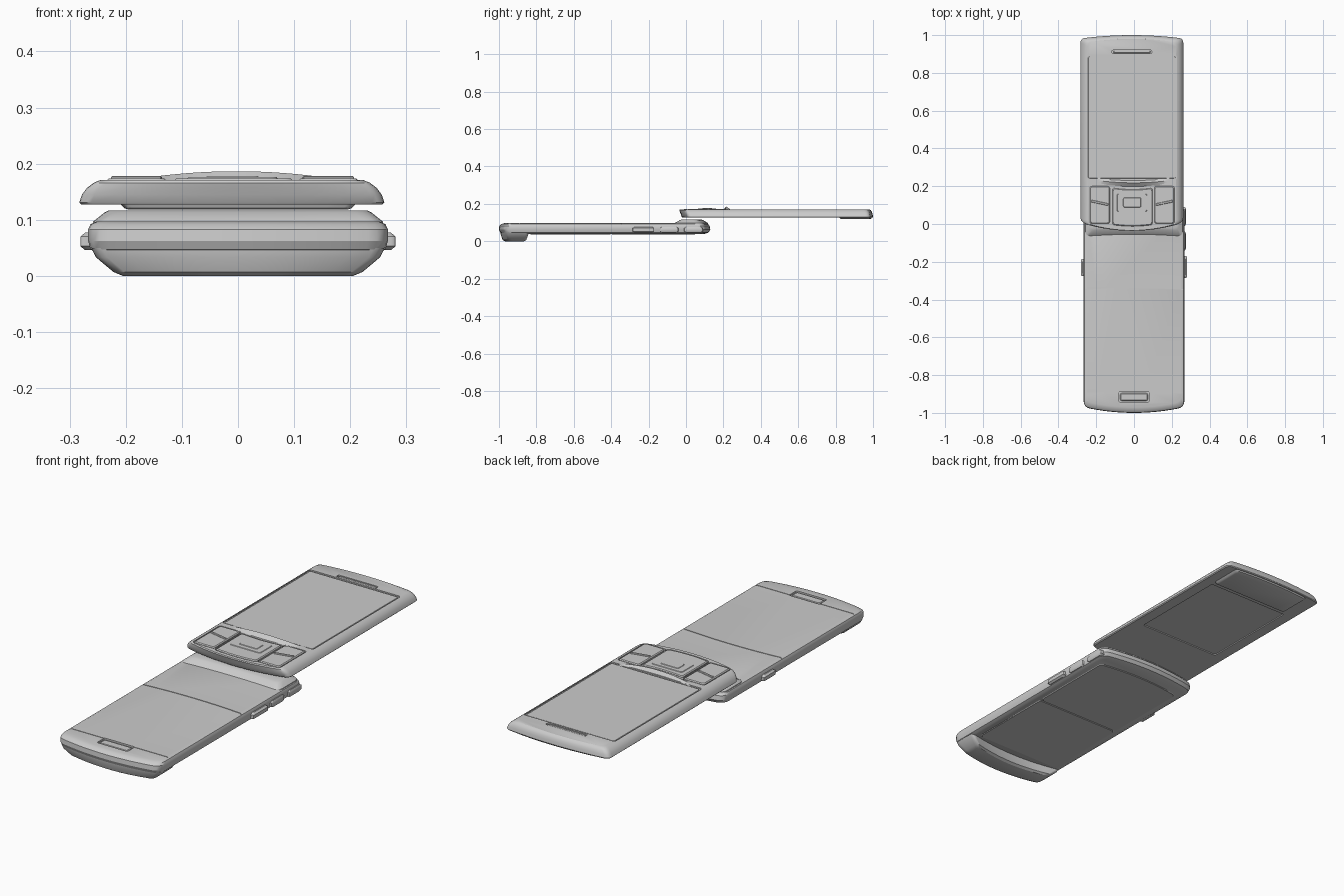
import bpy, bmesh, math

if "Cube" in bpy.data.objects:
    bpy.data.objects.remove(bpy.data.objects["Cube"])

UX = -0.011  # the upper half sits slightly off centre


def finish(name, bm, smooth=True):
    bmesh.ops.recalc_face_normals(bm, faces=bm.faces)
    me = bpy.data.meshes.new(name)
    bm.to_mesh(me)
    bm.free()
    ob = bpy.data.objects.new(name, me)
    bpy.context.collection.objects.link(ob)
    if smooth:
        shade(ob)
    return ob


def shade(ob):
    bpy.ops.object.select_all(action='DESELECT')
    ob.select_set(True)
    bpy.context.view_layer.objects.active = ob
    bpy.ops.object.shade_smooth_by_angle(angle=math.radians(28))


def outline(w, y0, y1, b0, b1, r):
    """Rounded rectangle with bowed front (b0) and back (b1) edges."""
    n, c = 12, 4
    half = []
    for y, b, s in ((y0, b0, 1), (y1, b1, -1)):
        edge = [(x, y + s * b * (x / w) ** 2)
                for x in [(w - r) * (2 * i / n - 1) for i in range(n + 1)]]
        ex, ey = edge[-1]
        k, e = (w, y + s * b), (w, y + s * (b + r))
        arc = []
        for i in range(1, c + 1):
            t = i / c
            arc.append(tuple((1 - t) ** 2 * p + 2 * t * (1 - t) * q + t * t * v
                             for p, q, v in zip((ex, ey), k, e)))
        left = [(-px, py) for px, py in reversed(arc)]
        row = left + edge + arc
        half += row if s == 1 else row[::-1]
    return half


def slab(name, levels, b0=0.0, b1=0.0, r=0.02, cx=0.0, smooth=True):
    """Loft rounded outlines; each level is (z, half width, front y, back y)."""
    bm = bmesh.new()
    rings = [[bm.verts.new((x + cx, y, z)) for x, y in outline(w, y0, y1, b0, b1, r)]
             for z, w, y0, y1 in levels]
    for a, b in zip(rings, rings[1:]):
        for i in range(len(a)):
            j = (i + 1) % len(a)
            bm.faces.new((a[i], a[j], b[j], b[i]))
    bm.faces.new(rings[0][::-1])
    bm.faces.new(rings[-1])
    return finish(name, bm, smooth)


def plate(name, cx, w, y0, y1, z0, z1, ch=0.003, **kw):
    """Thin slab with a chamfered top."""
    s = 1 if z1 > z0 else -1
    return slab(name, [(z0, w, y0, y1), (z1 - s * ch, w, y0, y1),
                       (z1, w - ch, y0 + ch, y1 - ch)], cx=cx, **kw)


def carve(ob, cutters):
    for c in cutters:
        m = ob.modifiers.new("cut", 'BOOLEAN')
        m.operation, m.solver, m.object = 'DIFFERENCE', 'EXACT', c
        bpy.context.view_layer.objects.active = ob
        bpy.ops.object.modifier_apply(modifier=m.name)
        bpy.data.objects.remove(c)
    shade(ob)


def cutter(cx, w, y0, y1, z0, z1, **kw):
    return slab("cutter", [(z0, w, y0, y1), (z1, w, y0, y1)], cx=cx, smooth=False, **kw)


# Lower half: keypad body with seams and microphone pocket
base = slab("lower_body", [
    (0.040, 0.250, -0.980, 0.100), (0.047, 0.263, -0.993, 0.120),
    (0.062, 0.267, -1.000, 0.130), (0.083, 0.267, -0.998, 0.126),
    (0.092, 0.263, -0.988, 0.117), (0.097, 0.252, -0.970, 0.105)],
    b0=0.03, b1=0.03, r=0.035)
carve(base, [
    cutter(0, 0.30, -0.337, -0.333, 0.092, 0.12, b0=-0.016, b1=0.016, r=0.001),
    cutter(0, 0.30, -0.892, -0.889, 0.094, 0.12, r=0.001),
    cutter(0, 0.080, -0.943, -0.886, 0.089, 0.12, r=0.008)])
plate("microphone_tab", 0, 0.073, -0.936, -0.896, 0.086, 0.095, r=0.008)

# Raised hump at the hinge end of the lower half
slab("slide_hump", [
    (0.090, 0.260, -0.060, 0.120), (0.097, 0.258, -0.055, 0.118),
    (0.113, 0.238, -0.025, 0.092), (0.117, 0.230, -0.015, 0.082)],
    b0=-0.01, b1=0.03, r=0.03)

# Curved foot under the front end
slab("front_foot", [
    (0.000, 0.205, -0.968, -0.892), (0.007, 0.222, -0.980, -0.880),
    (0.033, 0.253, -0.990, -0.870), (0.050, 0.262, -0.992, -0.868)],
    b0=0.03, b1=-0.03, r=0.02)

# Battery cover and rear cover on the underside
plate("battery_cover", 0, 0.225, -0.835, -0.402, 0.045, 0.037, r=0.02)
plate("rear_cover", 0, 0.225, -0.398, 0.050, 0.045, 0.037, r=0.02, b1=0.02)

# Side keys
for name, side, y0, y1 in (("left_key", -1, -0.275, -0.185), ("volume_key", 1, -0.285, -0.170),
                           ("camera_key", 1, -0.010, 0.090), ("socket_cover", 1, -0.140, -0.040)):
    out = 0.012 if name in ("left_key", "volume_key") else 0.005
    slab(name, [(0.046, 0.010 + out * 0.3, y0 + 0.01, y1 - 0.01), (0.053, 0.010 + out, y0, y1),
                (0.070, 0.010 + out, y0, y1), (0.077, 0.010 + out * 0.3, y0 + 0.01, y1 - 0.01)],
         cx=side * 0.259, r=0.008)

# Upper half: display slide
upper = slab("upper_slide", [
    (0.127, 0.268, -0.020, 0.998), (0.131, 0.272, -0.023, 1.000),
    (0.145, 0.267, -0.028, 0.998), (0.157, 0.258, -0.033, 0.994),
    (0.166, 0.246, -0.036, 0.988), (0.171, 0.234, -0.034, 0.980)],
    b0=0.035, b1=0.018, r=0.022, cx=UX)

# Buttons: name, centre x, half width, front y, back y
buttons = [("left_softkey", -0.181, 0.053, 0.002, 0.200, 0.0),
           ("navigation_key", -0.008, 0.106, -0.012, 0.183, 0.008),
           ("right_softkey", 0.161, 0.053, 0.002, 0.200, 0.0)]
cuts = [cutter(UX, 0.238, 0.236, 0.893, 0.165, 0.20, r=0.01),
        cutter(UX, 0.105, 0.902, 0.920, 0.163, 0.20, r=0.006),
        cutter(UX, 0.215, 0.310, 0.800, 0.10, 0.132, r=0.01)]
for name, cx, w, y0, y1, b in buttons:
    cuts.append(cutter(cx, w + 0.005, y0 - 0.005, y1 + 0.005, 0.164, 0.20, b0=b, b1=-b, r=0.014))
carve(upper, cuts)
for name, cx, w, y0, y1, b in buttons:
    plate(name, cx, w, y0, y1, 0.160, 0.174, 0.004, b0=b, b1=-b, r=0.012)

# Centre of the navigation key and its confirm button
plate("navigation_pad", -0.010, 0.080, 0.065, 0.160, 0.172, 0.176, 0.002, r=0.01)
plate("confirm_key", -0.010, 0.047, 0.088, 0.140, 0.174, 0.178, 0.002, r=0.008)

# Slanted ridges across the side buttons
for name, cx, s in (("left_key_ridge", -0.181, -1), ("right_key_ridge", 0.161, 1)):
    bar = plate(name, 0, 0.046, -0.006, 0.006, -0.003, 0.004, 0.002, r=0.003)
    bar.location = (cx, 0.112, 0.174)
    bar.rotation_euler[2] = s * math.radians(12)

# Display glass and earpiece grille
plate("display_glass", UX, 0.232, 0.242, 0.887, 0.160, 0.168, 0.001, r=0.01)
plate("earpiece_grille", UX, 0.098, 0.905, 0.917, 0.160, 0.169, 0.002, r=0.005)

# Crescent ridge between display and buttons
bm = bmesh.new()
rows = []
for i in range(25):
    t = i / 12 - 1
    h = 0.016 * (1 - t * t)
    y = 0.214 + 0.012 * t * t
    rows.append([bm.verts.new((UX + 0.008 + 0.19 * t, y + dy, z)) for dy, z in
                 ((-0.018, 0.169), (0.004, 0.1705 + h), (0.018, 0.169))])
for a, b in zip(rows, rows[1:]):
    for k in range(3):
        m = (k + 1) % 3
        bm.faces.new((a[k], a[m], b[m], b[k]))
bm.faces.new(rows[0])
bm.faces.new(rows[-1][::-1])
finish("display_ridge", bm)

# Thicker end block under the back of the slide
slab("slide_end_block", [(0.118, 0.195, 0.832, 0.982), (0.121, 0.203, 0.824, 0.990),
                         (0.130, 0.212, 0.820, 0.994)], b1=0.012, r=0.015, cx=0.0)
